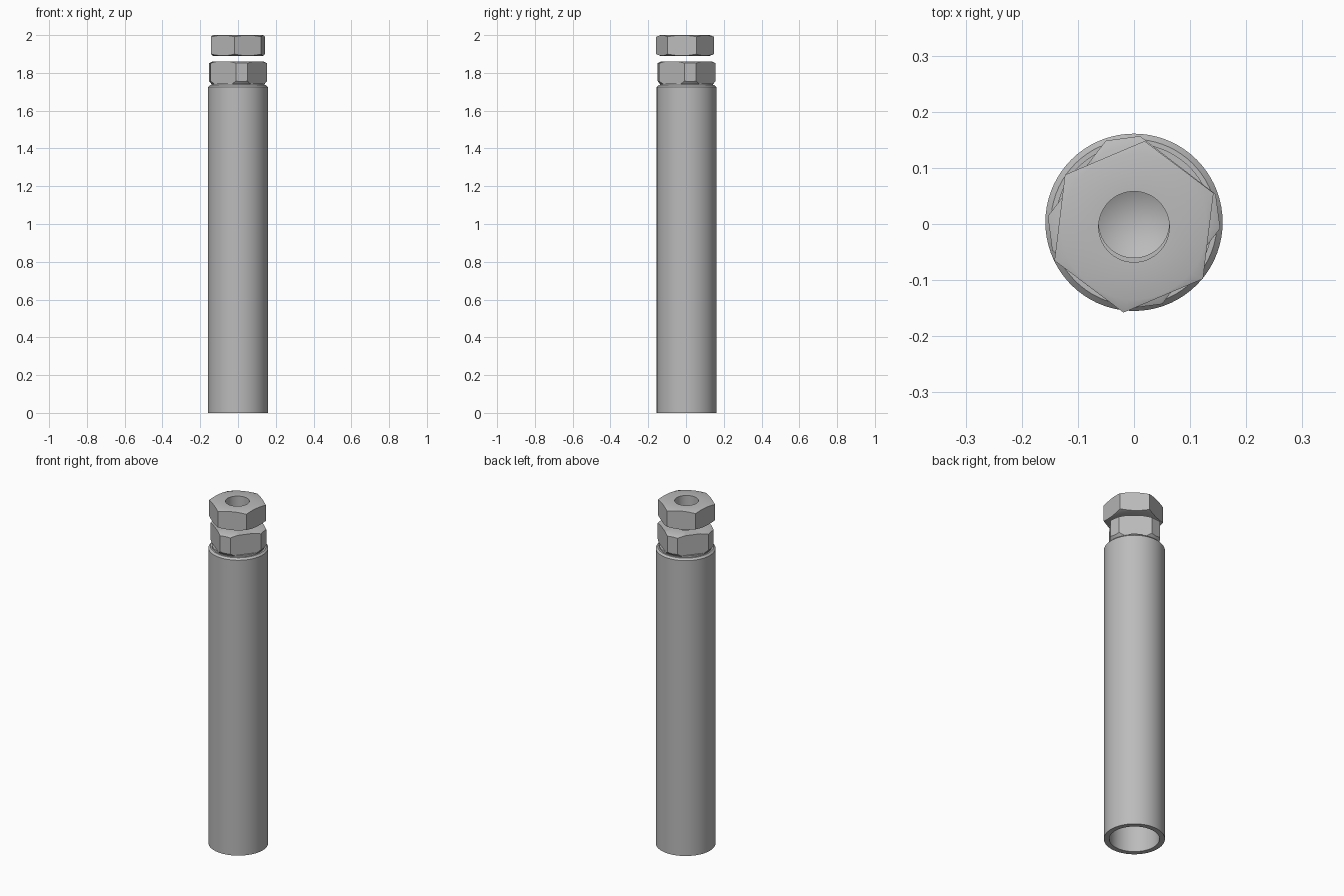
import bpy, bmesh, math
from mathutils import Matrix

old = bpy.data.objects.get("Cube")
if old:
    bpy.data.objects.remove(old, do_unlink=True)

steel = bpy.data.materials.new("grey steel")
steel.use_nodes = True
GREY = (0.5, 0.5, 0.5, 1)
steel.diffuse_color = GREY
steel.node_tree.nodes["Principled BSDF"].inputs["Base Color"].default_value = GREY


def make_object(name, bm, location):
    bmesh.ops.recalc_face_normals(bm, faces=bm.faces)
    mesh = bpy.data.meshes.new(name)
    bm.to_mesh(mesh)
    bm.free()
    mesh.materials.append(steel)
    ob = bpy.data.objects.new(name, mesh)
    ob.location = location
    bpy.context.collection.objects.link(ob)
    return ob


def lathe(name, profile, location, closed=False, steps=72):
    """Spin a (radius, height) profile round the vertical axis."""
    bm = bmesh.new()
    vs = [bm.verts.new((r, 0, z)) for r, z in profile]
    pairs = list(zip(vs, vs[1:]))
    if closed:
        pairs.append((vs[-1], vs[0]))
    edges = [bm.edges.new(p) for p in pairs]
    bmesh.ops.spin(bm, geom=vs + edges, cent=(0, 0, 0), axis=(0, 0, 1),
                   angle=math.tau, steps=steps)
    bmesh.ops.remove_doubles(bm, verts=bm.verts, dist=0.0001)
    return make_object(name, bm, location)


def prism(name, angles, radius, low, high, location):
    """Upright prism with a corner at each angle."""
    bm = bmesh.new()
    base = bm.faces.new([bm.verts.new((radius * math.cos(math.radians(a)),
                                       radius * math.sin(math.radians(a)), low))
                         for a in angles])
    top = bmesh.ops.extrude_face_region(bm, geom=[base])["geom"]
    for v in top:
        if isinstance(v, bmesh.types.BMVert):
            v.co.z = high
    return make_object(name, bm, location)


def smooth(ob):
    bpy.ops.object.select_all(action="DESELECT")
    ob.select_set(True)
    bpy.context.view_layer.objects.active = ob
    bpy.ops.object.shade_smooth_by_angle(angle=math.radians(30))


def turned(ob, cutter):
    """Trim a prism to a turned shape, giving curved chamfers and a bore."""
    mod = ob.modifiers.new("turned", "BOOLEAN")
    mod.operation = "INTERSECT"
    mod.solver = "EXACT"
    mod.object = cutter
    bpy.context.view_layer.objects.active = ob
    bpy.ops.object.modifier_apply(modifier=mod.name)
    bpy.data.objects.remove(cutter, do_unlink=True)
    smooth(ob)


BODY = (0, 0.003, 0)
NUT = (0, -0.005, 0)

# Long hollow sleeve with a chamfered shoulder and a short neck
sleeve = lathe("sleeve", [(0, 1.6), (0.13, 1.6), (0.13, 0), (0.158, 0),
                          (0.158, 1.725), (0.148, 1.735), (0.14, 1.735),
                          (0.14, 1.745), (0, 1.745)], BODY)
smooth(sleeve)

# Square drive with cut corners, chamfered ends and a drilled hole
corners = [7.5 + 90 * k + s for k in range(4) for s in (-11.5, 11.5)]
drive = prism("square_drive", corners, 0.154, 1.7, 1.9, BODY)
turned(drive, lathe("drive_cutter",
                    [(0, 1.74), (0.14, 1.74), (0.16, 1.765), (0.16, 1.848),
                     (0.135, 1.86), (0.063, 1.86), (0.063, 1.8), (0, 1.762)],
                    BODY))

# Loose hexagonal nut above the drive
nut = prism("hex_nut", [23 + 60 * k for k in range(6)], 0.154, 1.8, 2.1, NUT)
turned(nut, lathe("nut_cutter",
                  [(0.063, 1.89), (0.13, 1.89), (0.16, 1.902), (0.16, 1.989),
                   (0.13, 2.0), (0.063, 2.0)], NUT, closed=True))
